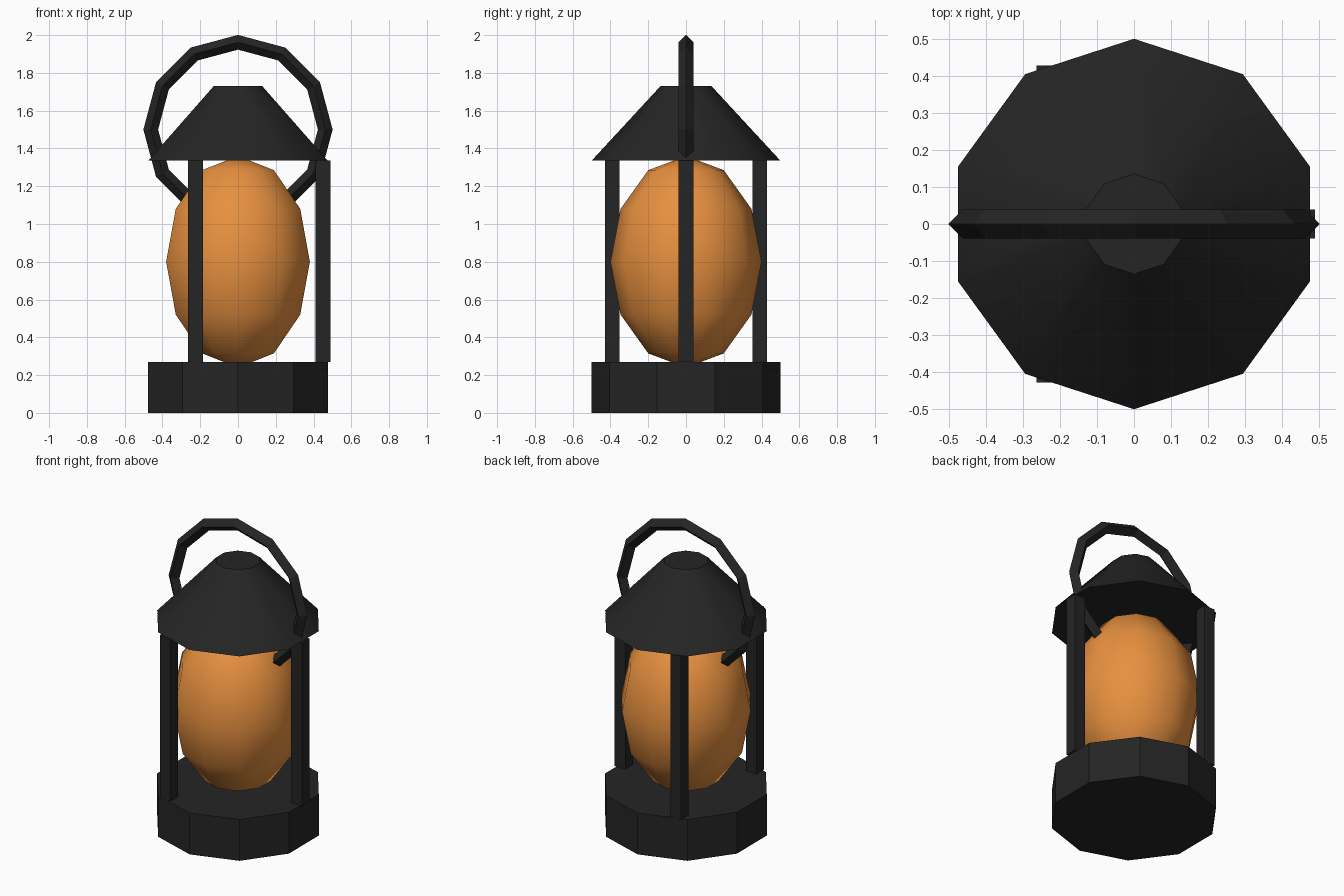
import bpy
from math import radians, sin, cos

old = bpy.data.objects.get("Cube")
if old:
    bpy.data.objects.remove(old, do_unlink=True)


def make_material(name, rgb):
    mat = bpy.data.materials.new(name)
    mat.use_nodes = True
    mat.diffuse_color = (*rgb, 1)
    mat.node_tree.nodes["Principled BSDF"].inputs["Base Color"].default_value = (*rgb, 1)
    return mat


def finish(name, mat):
    obj = bpy.context.object
    obj.name = obj.data.name = name
    obj.data.materials.append(mat)
    return obj


iron = make_material("black iron", (0.018, 0.018, 0.018))
amber = make_material("amber glass", (0.8, 0.28, 0.05))

SIDES = 10
BASE_TOP, ROOF_BOTTOM, ROOF_TOP = 0.27, 1.335, 1.73

# Base: flat-sided drum
bpy.ops.mesh.primitive_cylinder_add(vertices=SIDES, radius=0.5, depth=BASE_TOP,
                                    location=(0, 0, BASE_TOP / 2))
finish("base", iron)

# Roof: truncated cone, softly shaded sides
bpy.ops.mesh.primitive_cone_add(vertices=SIDES, radius1=0.5, radius2=0.135,
                                depth=ROOF_TOP - ROOF_BOTTOM,
                                location=(0, 0, (ROOF_TOP + ROOF_BOTTOM) / 2))
finish("roof", iron)
bpy.ops.object.shade_smooth_by_angle(angle=radians(30))

# Glowing globe: stretched sphere, its poles sunk into base and roof
bpy.ops.mesh.primitive_uv_sphere_add(segments=SIDES, ring_count=6, radius=1,
                                     location=(0, 0, 0.8))
globe = finish("globe", amber)
globe.scale = (0.4, 0.4, 0.56)
bpy.ops.object.transform_apply(location=False, rotation=False, scale=True)
bpy.ops.object.shade_smooth()

# Three square posts
for i, label in enumerate(("left", "back_right", "front_right")):
    a = radians(120 * i)
    bpy.ops.mesh.primitive_cube_add(
        size=1, location=(0.45 * cos(a), 0.45 * sin(a), (BASE_TOP + ROOF_BOTTOM) / 2))
    post = finish("post_" + label, iron)
    post.scale = (0.077, 0.077, ROOF_BOTTOM - BASE_TOP)

# Carrying handle: twelve-segment ring with a diamond section
bpy.ops.mesh.primitive_torus_add(major_segments=12, minor_segments=4,
                                 major_radius=0.462, minor_radius=0.039,
                                 location=(0, 0, 1.5), rotation=(radians(90), 0, 0))
finish("handle", iron)
bpy.ops.object.shade_flat()
